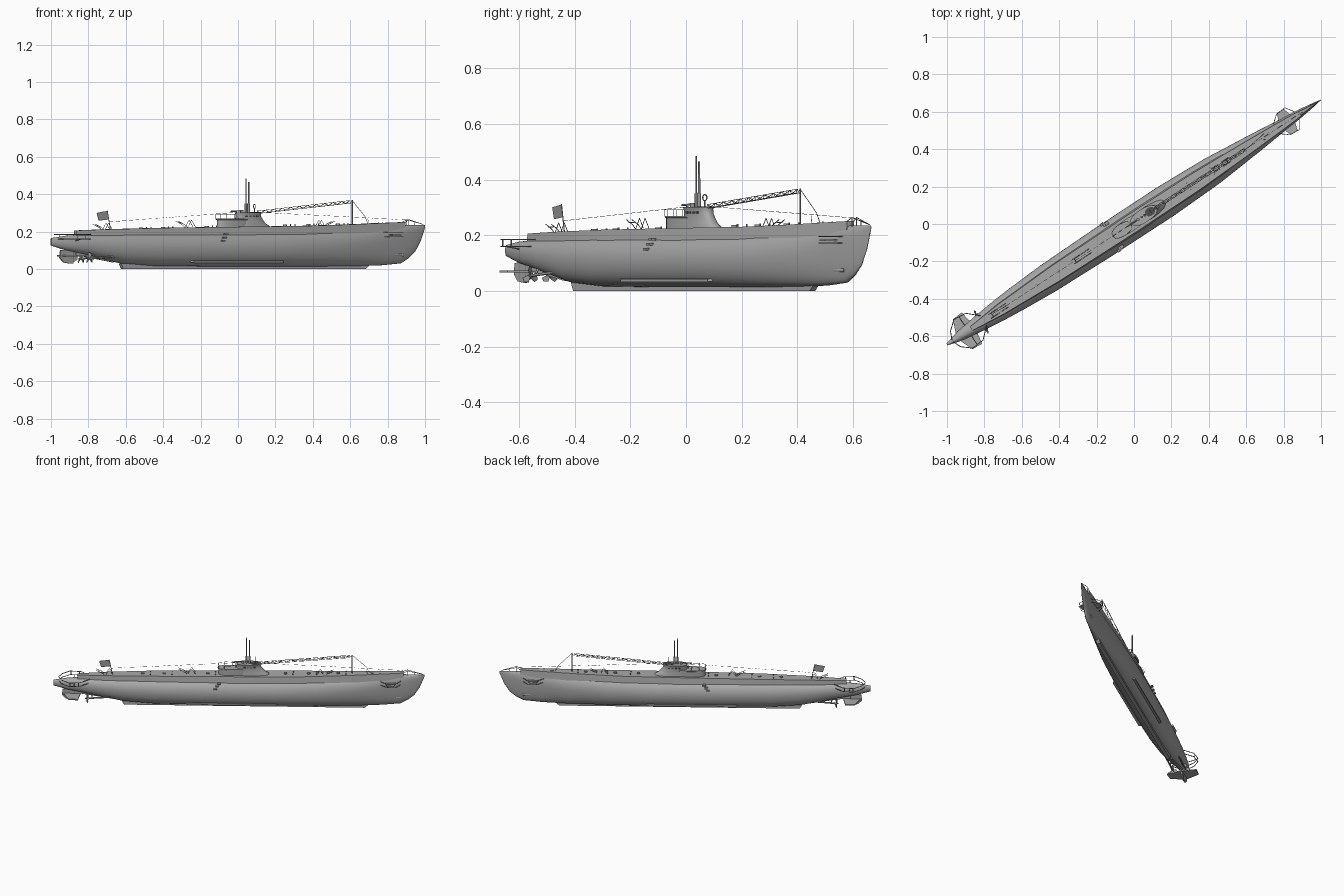
import bpy, bmesh, math
from mathutils import Matrix, Vector

cube = bpy.data.objects.get("Cube")
if cube:
    bpy.data.objects.remove(cube, do_unlink=True)

# The boat is built along its own axis (s forward, t to port), then turned
PLACE = Matrix.Translation((0, 0.01, 0)) @ Matrix.Rotation(math.radians(33.2), 4, 'Z')


def material(name, v):
    m = bpy.data.materials.new(name)
    m.use_nodes = True
    m.diffuse_color = (v, v, v, 1)
    m.node_tree.nodes["Principled BSDF"].inputs["Base Color"].default_value = (v, v, v, 1)
    return m


HULL = material("hull grey", 0.4)
FIT = material("fittings grey", 0.32)
DARK = material("dark openings", 0.08)


def add(name, data, mat):
    ob = bpy.data.objects.new(name, data)
    bpy.context.collection.objects.link(ob)
    data.materials.append(mat)
    ob.matrix_world = PLACE
    return ob


def finish(name, bm, mat, angle=35):
    bmesh.ops.recalc_face_normals(bm, faces=bm.faces)
    me = bpy.data.meshes.new(name)
    bm.to_mesh(me)
    bm.free()
    me.shade_smooth()
    me.set_sharp_from_angle(angle=math.radians(angle))
    return add(name, me, mat)


def loft(name, rings, mat, angle=35):
    bm = bmesh.new()
    rows = [[bm.verts.new(p) for p in r] for r in rings]
    n = len(rows[0])
    for a, b in zip(rows, rows[1:]):
        for i in range(n):
            j = (i + 1) % n
            bm.faces.new((a[i], a[j], b[j], b[i]))
    bm.faces.new(rows[0])
    bm.faces.new(rows[-1])
    return finish(name, bm, mat, angle)


def prism(name, pts, push, mat):
    push = Vector(push)
    base = [Vector(p) for p in pts]
    return loft(name, [[p - push for p in base], [p + push for p in base]], mat)


def rod(name, a, b, r, mat=FIT, r2=None, sides=12):
    a, b = Vector(a), Vector(b)
    bm = bmesh.new()
    turn = (b - a).to_track_quat('Z', 'Y').to_matrix().to_4x4()
    bmesh.ops.create_cone(bm, cap_ends=True, segments=sides, radius1=r,
                          radius2=r if r2 is None else r2, depth=(b - a).length,
                          matrix=Matrix.Translation((a + b) / 2) @ turn)
    return finish(name, bm, mat)


def wires(name, paths, r, mat=FIT):
    cu = bpy.data.curves.new(name, 'CURVE')
    cu.dimensions = '3D'
    cu.bevel_depth = r
    cu.bevel_resolution = 1
    cu.use_fill_caps = True
    for path in paths:
        sp = cu.splines.new('POLY')
        sp.points.add(len(path) - 1)
        for q, p in zip(sp.points, path):
            q.co = (*p, 1)
    return add(name, cu, mat)


# Main hull: station, half beam, bottom, widest height, top
stations = [(-1.195, .006, .125, .145, .165), (-1.1, .03, .1, .14, .178),
            (-1.0, .043, .082, .135, .183), (-.85, .06, .05, .125, .187),
            (-.75, .068, .03, .118, .19), (-.55, .08, .016, .112, .195),
            (-.2, .087, .013, .11, .198), (.2, .088, .013, .11, .2),
            (.5, .077, .013, .115, .205), (.77, .052, .015, .13, .212),
            (.92, .036, .02, .15, .225), (1.04, .024, .03, .175, .235),
            (1.09, .018, .057, .185, .235), (1.13, .012, .09, .195, .235),
            (1.165, .007, .145, .21, .235), (1.195, .001, .22, .228, .235)]


def hull_ring(s, b, zb, zm, zt, n=32):
    ring = []
    for i in range(n):
        u = 2 * math.pi * i / n
        c, w = math.cos(u), math.sin(u)
        z = zm - c * ((zm - zb) if c > 0 else (zt - zm))
        ring.append((s, math.copysign(b * abs(w) ** 0.8, w), z))
    return ring


loft("hull", [hull_ring(*st) for st in stations], HULL, 50)

# Deck casing: station, foot half width, deck half width, foot height, deck height
casing = [(-1.04, .014, .012, .165, .206), (-.85, .035, .03, .165, .212),
          (-.5, .052, .045, .165, .22), (0, .06, .05, .165, .226),
          (.4, .055, .047, .17, .23), (.7, .042, .035, .18, .238),
          (.95, .028, .022, .19, .247), (1.06, .018, .014, .2, .251)]
loft("deck_casing", [[(s, -f, z0), (s, f, z0), (s, d, z1), (s, -d, z1)]
                     for s, f, d, z0, z1 in casing], HULL, 25)

# Keels
prism("keel", [(-.755, 0, .03), (-.74, 0, 0), (.81, 0, 0), (.84, 0, .025)], (0, .012, 0), HULL)
for side, word in ((1, "left"), (-1, "right")):
    prism(word + "_bilge_keel", [(-.35, side * .05, .042), (-.33, side * .076, .038),
                                 (.24, side * .076, .038), (.26, side * .05, .042)],
          (0, 0, .005), HULL)


# Conning tower: stacked rounded outlines (height, aft end, fore end, half width)
def outline(z, s0, s1, w, n=28):
    mid, half = (s0 + s1) / 2, (s1 - s0) / 2
    ring = []
    for i in range(n):
        u = 2 * math.pi * i / n
        c, k = math.cos(u), math.sin(u)
        ring.append((mid + half * math.copysign(abs(c) ** .9, c),
                     math.copysign(w * abs(k) ** .75, k), z))
    return ring


loft("tower", [outline(*lv) for lv in ((.2, -.03, .21, .038), (.23, -.03, .195, .036),
     (.245, -.02, .17, .033), (.275, -.012, .145, .031), (.292, -.012, .14, .033),
     (.302, -.016, .142, .036))], HULL)
loft("aft_platform", [outline(*lv) for lv in ((.2, -.13, .08, .034), (.262, -.13, .08, .034),
     (.264, -.137, .08, .037), (.27, -.137, .08, .037))], HULL)
loft("bridge_well", [outline(.3, .075, .13, .022), outline(.3035, .075, .13, .022)], DARK)
for side, word in ((1, "left"), (-1, "right")):
    for i in range(4):
        s = .03 + i * .022
        prism(word + "_tower_port", [(s, side * .032, .279), (s + .012, side * .032, .279),
                                     (s + .012, side * .032, .286), (s, side * .032, .286)],
              (0, .0025, 0), DARK)

# Periscopes, aerial loop and platform gun
for s, top, r in ((.05, .485, .0032), (.068, .465, .0045)):
    rod("periscope_housing", (s, 0, .3), (s, 0, .35), r + .003)
    rod("periscope", (s, 0, .3), (s, 0, top), r, r2=r * .8)
loop = [(.105, .009 * math.cos(a), .335 + .011 * math.sin(a))
        for a in (math.tau * i / 14 for i in range(15))]
wires("aerial_loop", [loop, [(.105, 0, .3), (.105, 0, .325)]], .0022)
rod("gun_mount", (-.01, 0, .268), (-.01, 0, .306), .006, r2=.004)
rod("gun_barrel", (-.045, 0, .308), (.02, 0, .311), .0035)
rod("bridge_locker", (.025, 0, .3), (.025, 0, .315), .009)
wires("platform_rail", [[(s, t, z + .022) for s, t, z in outline(.27, -.135, -.02, .033)] +
      [(-.02, 0, .292)]] + [[p, (p[0], p[1], .293)] for p in outline(.268, -.135, -.02, .033)[::4]],
      .001)

# Lattice boom and its mast
bays = 22


def boom(i, t, lift):
    f = i / bays
    return (.12 + .595 * f, t, .296 + .056 * f + lift)


chords = [[boom(0, t, z), boom(bays, t, z)] for t, z in ((-.008, 0), (.008, 0), (0, .014))]
lacing = [[boom(i, t if i % 2 else 0, 0 if i % 2 else .014) for i in range(bays + 1)]
          for t in (-.008, .008)]
wires("lattice_boom", chords + lacing, .0012)
rod("boom_mast", (.73, 0, .235), (.73, 0, .368), .003)
wires("mast_stays", [[(.73, 0, .366), (.82, .012, .28), (.84, .015, .24)],
                     [(.82, -.012, .27), (.83, -.015, .24)], [(.73, 0, .366), (.715, 0, .352)]], .0012)

# Jumping wires with dashes, as strings of insulated lengths
for name, a, b, n in (("fore_wire", (.14, 0, .303), (1.09, 0, .262), 22),
                      ("aft_wire", (-.82, 0, .252), (-.02, 0, .302), 20)):
    a, b = Vector(a), Vector(b)
    wires(name, [[a.lerp(b, i / n), a.lerp(b, (i + .7) / n)] for i in range(n)], .001)

# Flag and staff
rod("flag_staff", (-.815, 0, .21), (-.835, 0, .312), .002)
prism("flag", [(-.825, 0, .265), (-.838, 0, .31), (-.9, .004, .3), (-.888, .004, .258)],
      (0, .0012, 0), FIT)

# Folding davits and deck hatches
for s, d in ((-.33, 1), (.55, -1), (-.86, 1)):
    z = .226 if s > -.8 else .21
    wires("folding_davit", [[(s - .06 * d, t, z + .03), (s - .02 * d, t, z + .012),
                             (s, t, z - .004), (s + .025 * d, t, z + .035), (s + .05 * d, t, z)]
                            for t in (-.012, .012)] +
          [[(s - .045 * d, -.012, z + .02), (s - .045 * d, .012, z + .02)]], .0016)
for s in (-.62, -.48, -.2, .3, .45, .64, .86):
    z = .226 + .016 * s
    rod("deck_hatch", (s, 0, z - .01), (s, 0, z + .006), .011)
    wires("bollards", [[(s + .05, t, z - .01), (s + .05, t, z + .009)] for t in (-.02, .02)], .003)

# Bow rail
wires("bow_rail", [[(1.06, t, .25), (1.085, t * .7, .264), (1.185, 0, .238)] for t in (-.014, .014)] +
      [[(1.085, t, .232), (1.085, t, .264)] for t in (-.01, .01)] +
      [[(1.13, 0, .23), (1.13, 0, .253)]], .0016)

for side, word in ((1, "left"), (-1, "right")):
    # Bow planes with guards, and torpedo tubes
    prism(word + "_bow_plane", [(.94, side * .02, .182), (.955, side * .064, .182),
                                (1.0, side * .07, .182), (1.015, side * .02, .182)],
          (0, 0, .003), HULL)
    wires(word + "_bow_plane_guard", [[(.91, side * .03, z), (.955, side * .067, z),
          (1.01, side * .07, z), (1.045, side * .018, z)] for z in (.172, .196)], .0018)
    for z in (.075, .1, .125):
        rod(word + "_torpedo_tube", (.93, side * .019, z), (1.045, side * .0125, z), .0085, HULL)
    # Side steps amidships
    for i in range(3):
        z = .15 + i * .018
        prism(word + "_side_step", [(-.16 + i * .012, side * .065, z), (-.14 + i * .012, side * .065, z),
              (-.14 + i * .012, side * (.091 - i * .004), z),
              (-.16 + i * .012, side * (.091 - i * .004), z)], (0, 0, .004), FIT)
    # Stern planes with guards
    prism(word + "_stern_plane", [(-1.13, side * .008, .07), (-1.095, side * .095, .07),
                                  (-1.035, side * .1, .07), (-1.02, side * .008, .07)],
          (0, 0, .0035), HULL)
    wires(word + "_stern_guard", [[(-.96, side * .03, z), (-1.02, side * .085, z),
          (-1.09, side * .092, z), (-1.14, side * .05, z), (-1.16, side * .005, z)]
          for z in (.16, .185)] + [[(s, side * .088, .158), (s, side * .088, .187)]
          for s in (-1.03, -1.085)] + [[(-1.06, side * .03, .15), (-1.06, side * .09, .16)]], .0024)
    # Propeller shafts, brackets and propellers
    hub = Vector((-.975, side * .042, .055))
    rod(word + "_shaft", hub, (-.74, side * .042, .072), .005)
    rod(word + "_shaft_bracket", (-.945, side * .042, .057), (-.945, side * .015, .1), .004)
    rod(word + "_propeller_hub", hub + Vector((-.015, 0, 0)), hub + Vector((.01, 0, 0)), .003, r2=.008)
    for k in range(3):
        turn = Matrix.Rotation(math.tau * k / 3, 3, 'X')
        blade = [(0, -.004, .004), (.006, -.013, .02), (0, -.004, .034),
                 (-.004, .009, .03), (-.005, .005, .004)]
        prism(word + "_propeller_blade", [hub + turn @ Vector(p) for p in blade], (.001, 0, 0), FIT)

# Rudder and its post
prism("rudder", [(-1.135, 0, .1), (-1.14, 0, .06), (-1.115, 0, .035), (-1.07, 0, .028),
                 (-1.03, 0, .05), (-1.03, 0, .11)], (0, .005, 0), HULL)
rod("rudder_post", (-1.06, 0, .03), (-1.06, 0, .14), .007)
prism("stern_skeg", [(-1.04, 0, .075), (-1.04, 0, .11), (-.8, 0, .08), (-.8, 0, .035), (-.9, 0, .052)],
      (0, .006, 0), HULL)
